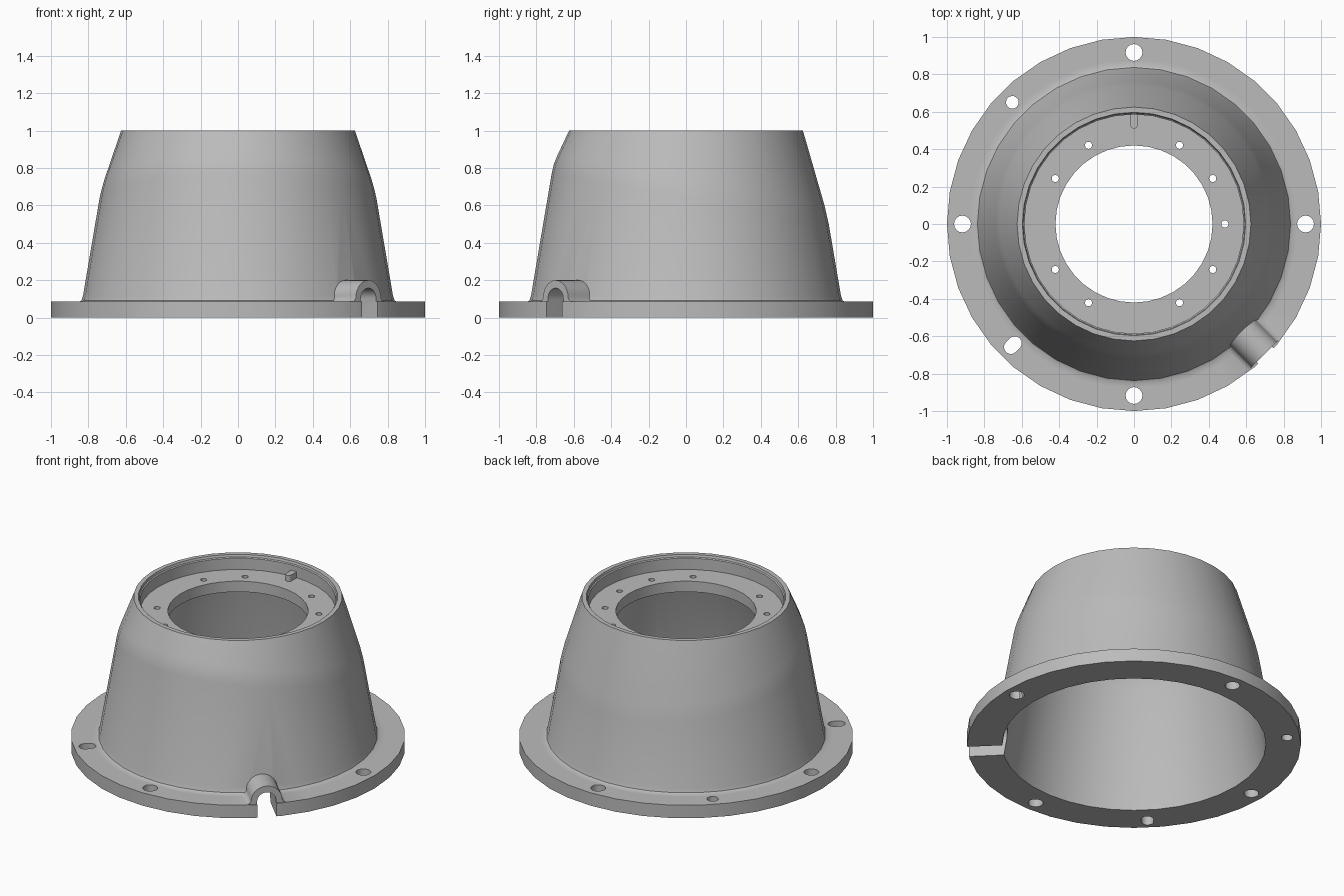
import bpy, bmesh, math
from mathutils import Matrix

if "Cube" in bpy.data.objects:
    bpy.data.objects.remove(bpy.data.objects["Cube"], do_unlink=True)

SIDES = 36
metal = bpy.data.materials.new("plain grey")
metal.use_nodes = True
GREY = (0.5, 0.5, 0.5, 1)
metal.diffuse_color = GREY
metal.node_tree.nodes["Principled BSDF"].inputs["Base Color"].default_value = GREY


def finish(bm, name):
    bmesh.ops.recalc_face_normals(bm, faces=bm.faces)
    mesh = bpy.data.meshes.new(name)
    bm.to_mesh(mesh)
    bm.free()
    mesh.materials.append(metal)
    obj = bpy.data.objects.new(name, mesh)
    bpy.context.collection.objects.link(obj)
    return obj


def prism(name, outline, depth, matrix):
    """Extrude a flat outline along its local z, then place it."""
    bm = bmesh.new()
    face = bm.faces.new([bm.verts.new((x, y, 0)) for x, y in outline])
    new = bmesh.ops.extrude_face_region(bm, geom=[face])["geom"]
    verts = [g for g in new if isinstance(g, bmesh.types.BMVert)]
    bmesh.ops.translate(bm, verts=verts, vec=(0, 0, depth))
    bmesh.ops.transform(bm, matrix=matrix, verts=bm.verts)
    return finish(bm, name)


def arc(radius, start, end, steps, cx=0, cy=0):
    angles = [math.radians(start + (end - start) * i / steps) for i in range(steps + 1)]
    return [(cx + radius * math.cos(a), cy + radius * math.sin(a)) for a in angles]


def slot(radius, length, steps=8):
    """Rounded slot outline, long along x."""
    h = length / 2
    return arc(radius, -90, 90, steps, h) + arc(radius, 90, 270, steps, -h)


def combine(target, tool, operation):
    """Apply one boolean and drop the helper."""
    tool.hide_render = True
    mod = target.modifiers.new("combine", "BOOLEAN")
    mod.operation = operation
    mod.solver = "EXACT"
    mod.object = tool
    bpy.context.view_layer.objects.active = target
    bpy.ops.object.modifier_apply(modifier=mod.name)
    bpy.data.objects.remove(tool, do_unlink=True)


def cone(z):
    return 0.83 - 0.167 * (z - 0.1)


def section(angle):
    """Wall section at an angle; the shoulder dips toward the back."""
    zb = 0.685 - 0.135 * math.sin(angle)
    rb = cone(zb)
    above = zb + 0.05
    ra = rb + (0.625 - rb) * 0.05 / (1 - zb)
    return [
        (0.79, 0), (1, 0), (1, 0.085), (0.88, 0.085), (0.85, 0.085),
        (0.837, 0.092), (0.829, 0.115), (cone(zb - 0.05), zb - 0.05),
        (rb - 0.003, zb), (ra, above), (0.625, 1), (0.597, 1), (0.593, 0.985),
        (0.586, 0.98), (0.586, 0.905), (0.42, 0.905), (0.42, 0.835),
        (0.64, 0.835), (rb - 0.045, zb - 0.02),
    ]


# Housing: flange, tapered wall, rim and bored top plate in one turned shell
bm = bmesh.new()
rings = []
for i in range(SIDES):
    a = 2 * math.pi * i / SIDES
    rings.append([bm.verts.new((r * math.cos(a), r * math.sin(a), z)) for r, z in section(a)])
for i, ring in enumerate(rings):
    after = rings[(i + 1) % SIDES]
    for j in range(len(ring)):
        k = (j + 1) % len(ring)
        bm.faces.new((ring[j], after[j], after[k], ring[k]))
housing = finish(bm, "housing")

# Cable outlet: arched hump with flared feet, then an arched slot through it
outward = Matrix.Rotation(math.radians(-45), 4, "Z") @ Matrix(
    ((0, 0, 1, 0), (1, 0, 0, 0), (0, 1, 0, 0), (0, 0, 0, 1)))
right_foot = [(0.12, 0.04), (0.12, 0.085), (0.104, 0.092)]
left_foot = [(-x, z) for x, z in reversed(right_foot)]
hump = prism("outlet_hump", right_foot + arc(0.095, 0, 180, 14, 0, 0.105) + left_foot,
             0.2, outward @ Matrix.Translation((0, 0, 0.786)))
combine(housing, hump, "UNION")
opening = prism("outlet_cutter",
                [(0.058, -0.1)] + arc(0.058, 0, 180, 12, 0, 0.1) + [(-0.058, -0.1)],
                0.5, outward @ Matrix.Translation((0, 0, 0.65)))
combine(housing, opening, "DIFFERENCE")


# Bolt holes: (angle, distance, radius, slot length)
holes = [(a, 0.917, 0.045, 0) for a in range(0, 360, 90)]
holes += [(135, 0.92, 0.034, 0), (225, 0.916, 0.037, 0.03)]
holes += [(a, 0.486, 0.019, 0) for a in range(0, 360, 30) if a not in (90, 270)]
for angle, distance, radius, length in holes:
    place = Matrix.Rotation(math.radians(angle), 4, "Z") @ Matrix.Translation(
        (distance, 0, -0.1 if distance > 0.6 else 0.75))
    outline = slot(radius, length) if length else arc(radius, 0, 337.5, 15)
    combine(housing, prism("hole_cutter", outline, 0.25, place), "DIFFERENCE")

# Locating key on the top plate, against the rim
key = prism("locating_key", arc(0.02, 180, 360, 8, 0, 0.53) + [(0.02, 0.592), (-0.02, 0.592)],
            0.05, Matrix.Translation((0, 0, 0.895)))

bpy.ops.object.select_all(action="DESELECT")
for obj in (housing, key):
    obj.select_set(True)
bpy.context.view_layer.objects.active = housing
bpy.ops.object.shade_smooth_by_angle(angle=math.radians(32))
